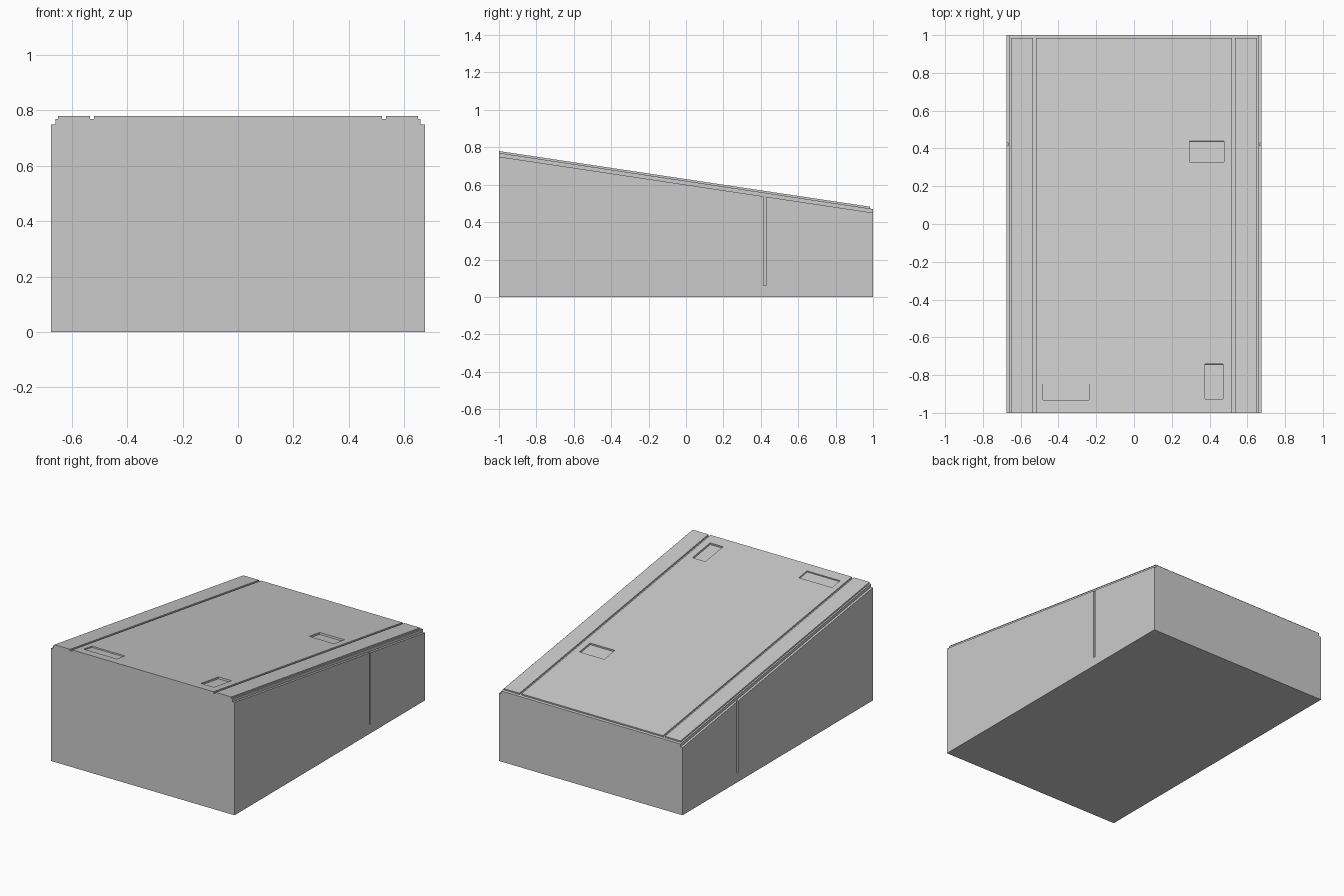
import bpy, bmesh

if "Cube" in bpy.data.objects:
    bpy.data.objects.remove(bpy.data.objects["Cube"])

SLOPE = -0.15


def top(y):
    """Height of the sloping top surface at a given y."""
    return 0.63 + SLOPE * y


def new_object(name, bm):
    bmesh.ops.recalc_face_normals(bm, faces=bm.faces)
    mesh = bpy.data.meshes.new(name)
    bm.to_mesh(mesh)
    bm.free()
    obj = bpy.data.objects.new(name, mesh)
    bpy.context.collection.objects.link(obj)
    return obj


def loft(bm, front, back):
    """Join two matching rings of points into a closed solid."""
    a = [bm.verts.new(p) for p in front]
    b = [bm.verts.new(p) for p in back]
    bm.faces.new(a)
    bm.faces.new(b[::-1])
    for i in range(len(a)):
        j = (i + 1) % len(a)
        bm.faces.new((a[j], a[i], b[i], b[j]))


def slope_cut(bm, x0, x1, y0, y1, depth):
    """Pocket cutter whose walls stand square to the sloping top."""
    def ring(y):
        lo, hi = y + SLOPE * depth, y - SLOPE * 0.05
        return [(x0, lo, top(y) - depth), (x1, lo, top(y) - depth),
                (x1, hi, top(y) + 0.05), (x0, hi, top(y) + 0.05)]
    loft(bm, ring(y0), ring(y1))


def box_cut(bm, x0, x1, y0, y1, z0, z1):
    ring = [(x0, z0), (x1, z0), (x1, z1), (x0, z1)]
    loft(bm, [(x, y0, z) for x, z in ring], [(x, y1, z) for x, z in ring])


# Wedge body: stepped edges and two long grooves, heights relative to the top
half = [(0.675, -0.03), (0.66, -0.03), (0.66, -0.01), (0.65, -0.01),
        (0.65, 0), (0.535, 0), (0.535, -0.01), (0.52, -0.01), (0.52, 0)]
profile = half + [(-x, d) for x, d in reversed(half)]


def body_ring(y):
    return ([(-0.675, y, 0), (0.675, y, 0)]
            + [(x, y, top(y) + d) for x, d in profile])


bm = bmesh.new()
loft(bm, body_ring(-1), body_ring(1))
body = new_object("wedge_body", bm)

# Cutters: rear ledge, three top pockets, one slot in each side
bm = bmesh.new()
slope_cut(bm, -0.8, 0.8, 0.985, 1.1, 0.01)
slope_cut(bm, 0.294, 0.476, 0.328, 0.439, 0.012)
slope_cut(bm, 0.376, 0.471, -0.926, -0.741, 0.012)
slope_cut(bm, -0.481, -0.238, -0.932, -0.847, 0.008)
box_cut(bm, 0.665, 0.75, 0.415, 0.428, 0.06, 0.7)
box_cut(bm, -0.75, -0.665, 0.415, 0.428, 0.06, 0.7)
cutter = new_object("pocket_cutter", bm)
cutter.hide_render = True

mod = body.modifiers.new("pockets", 'BOOLEAN')
mod.operation = 'DIFFERENCE'
mod.solver = 'EXACT'
mod.object = cutter
bpy.context.view_layer.objects.active = body
body.select_set(True)
bpy.ops.object.modifier_apply(modifier=mod.name)
bpy.data.objects.remove(cutter)
